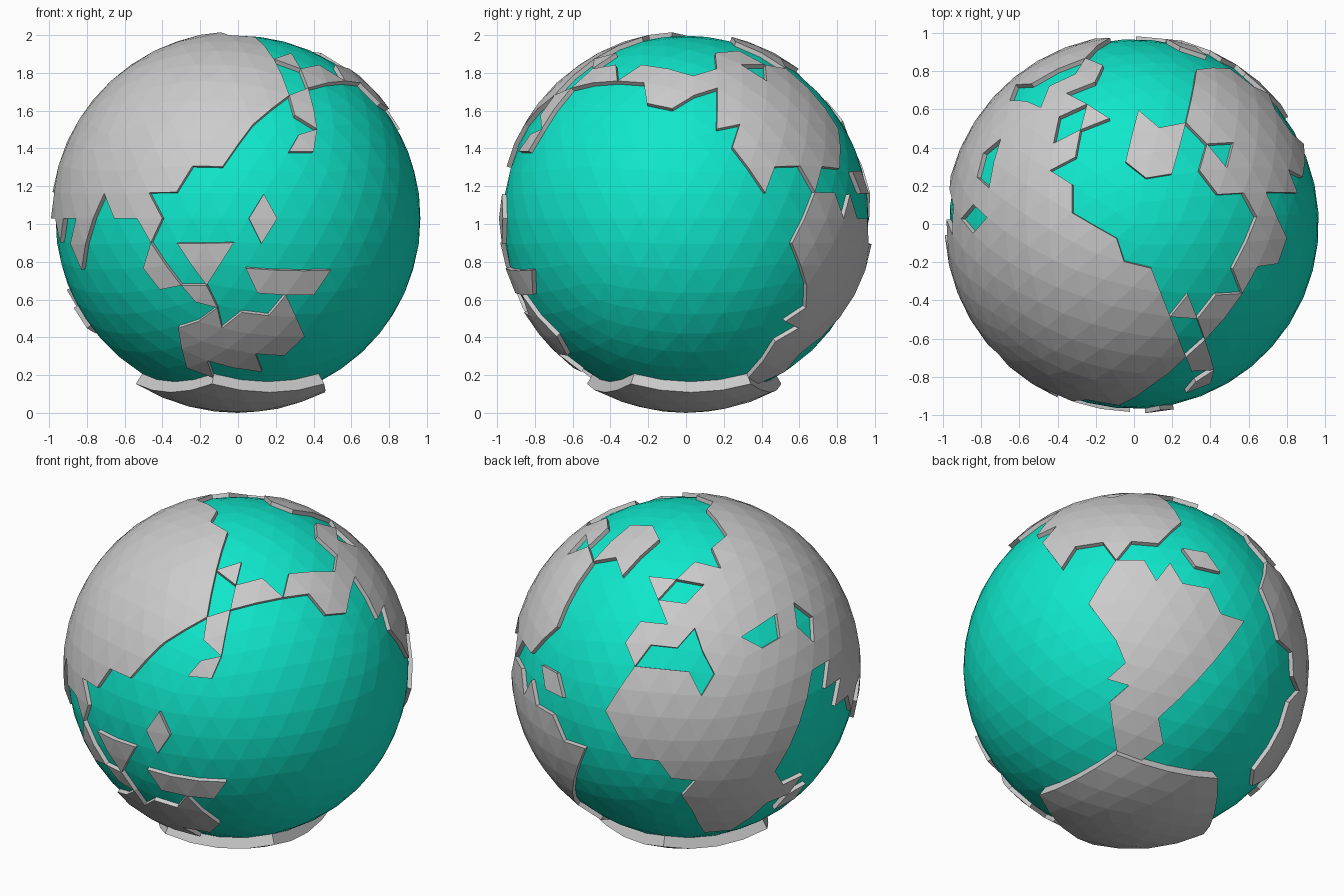
import bpy, bmesh
from math import radians, sin, cos, hypot
from mathutils import Vector, Matrix

if "Cube" in bpy.data.objects:
    bpy.data.objects.remove(bpy.data.objects["Cube"])

CENTRE_Z, SEA_R, LAND_R, POLAR_R = 1.03, 0.967, 0.992, 1.03


class Sketch:
    """A flat sketch plane looking at the globe; coasts and round islands are drawn on it."""

    def __init__(self, az, el, ox, oy, scale):
        self.a, self.e, self.o, self.s = radians(az), radians(el), (ox, oy), scale
        self.coasts, self.islands, self.seas = [], [], []

    def project(self, d):
        p = d * 0.985
        u = p.x * cos(self.a) + p.y * sin(self.a)
        h = p.x * sin(self.a) - p.y * cos(self.a)
        v = p.z * cos(self.e) - h * sin(self.e)
        depth = h * cos(self.e) + p.z * sin(self.e)
        return self.o[0] + u * self.s, self.o[1] - v * self.s, depth

    def is_land(self, d):
        x, y, depth = self.project(d)
        if depth < 0.22:
            return False
        near = lambda c: hypot(x - c[0], y - c[1]) < c[2]
        if any(map(near, self.seas)):
            return False
        return any(map(near, self.islands)) or any(inside(c, x, y) for c in self.coasts)


def inside(poly, x, y):
    hit = False
    for (x1, y1), (x2, y2) in zip(poly, poly[1:] + poly[:1]):
        if (y1 > y) != (y2 > y) and x < x1 + (y - y1) * (x2 - x1) / (y2 - y1):
            hit = not hit
    return hit


front = Sketch(0, 0, 238, 219, 189.5)
top = Sketch(0, 90, 1134, 224, 191)
back_left = Sketch(215, 25, 684, 668, 180)
back_right = Sketch(145, -25, 1138, 668, 180)

# Main continent: south-east coast, arctic coast, west coast
front.coasts.append([(10, 192), (60, 194), (83, 272), (103, 195), (152, 243), (156, 194),
                     (178, 192), (194, 167), (223, 167), (288, 95), (268, 48), (230, 10), (10, 10)])
top.coasts.append([(1055, 168), (1075, 213), (1130, 264), (1170, 316), (1100, 330), (1000, 260)])
back_left.coasts.append([(708, 485), (726, 508), (717, 568), (647, 577), (660, 622), (624, 638),
                         (632, 668), (690, 632), (711, 674), (757, 671), (803, 700), (826, 668),
                         (852, 718), (900, 718), (900, 460)])
# South-western continent
back_left.coasts.append([(632, 668), (692, 674), (700, 695), (735, 673), (789, 680), (804, 702),
                         (775, 790), (735, 833), (698, 833), (684, 780), (627, 757), (602, 711)])
# Northern land bridge and north-western continent
top.coasts.append([(1173, 85), (1195, 97), (1232, 66), (1308, 150), (1273, 192), (1280, 250),
                   (1206, 340), (1170, 312), (1243, 291), (1247, 192), (1201, 178), (1188, 122)])
# Western continents down to the pole
back_right.coasts.append([(1034, 535), (1175, 510), (1178, 530), (1115, 560), (1128, 578),
                          (1180, 583), (1231, 640), (1158, 718), (1166, 770), (1115, 770),
                          (1105, 658), (1076, 627), (1101, 580), (1075, 546), (1052, 575)])
# Islands, as centre and radius
front.islands += [(208, 341, 30), (248, 341, 28), (280, 328, 27),
                  (272, 283, 18), (304, 280, 20), (208, 258, 20), (264, 219, 13),
                  (304, 110, 15), (304, 142, 14), (158, 270, 18), (200, 295, 12)]
top.islands += [(1156, 145, 29)]
back_left.islands += [(788, 796, 13)]
back_right.islands += [(1187, 574, 13)]
# Inland seas
back_left.seas += [(678, 592, 14), (768, 634, 15), (803, 621, 15)]
top.seas += [(1222, 152, 12)]


def is_polar(d):
    return d.z < -cos(radians(28.7))


def is_land(d):
    return not is_polar(d) and any(s.is_land(d) for s in (front, top, back_left, back_right))


def globe_mesh():
    # icosahedron split into an even triangle grid, pushed onto the sphere
    bm = bmesh.new()
    bmesh.ops.create_icosphere(bm, subdivisions=1, radius=1)
    bmesh.ops.subdivide_edges(bm, edges=bm.edges[:], cuts=7, use_grid_fill=True)
    for v in bm.verts:
        v.co = v.co.normalized() * SEA_R
    bmesh.ops.rotate(bm, verts=bm.verts[:], matrix=Matrix.Rotation(radians(3.35), 3, 'Z'))
    return bm


def finish(bm, name):
    bmesh.ops.translate(bm, verts=bm.verts[:], vec=Vector((0, 0, CENTRE_Z)))
    me = bpy.data.meshes.new(name)
    bm.to_mesh(me)
    bm.free()
    ob = bpy.data.objects.new(name, me)
    bpy.context.collection.objects.link(ob)
    return ob


def raised(name, test, radius):
    # keep the chosen triangles, lift them and leave a rim down to the sea
    bm = globe_mesh()
    drop = [f for f in bm.faces if not test(f.calc_center_median().normalized())]
    bmesh.ops.delete(bm, geom=drop, context='FACES')
    rim = [e for e in bm.edges if e.is_boundary]
    walls = bmesh.ops.extrude_edge_only(bm, edges=rim)["geom"]
    low = {v for v in walls if isinstance(v, bmesh.types.BMVert)}
    for v in bm.verts:
        v.co = v.co.normalized() * (SEA_R - 0.005 if v in low else radius)
    # point every wall the same way round as the land it hangs from
    for f in bm.faces:
        f.normal_update()
    tops = [f for f in bm.faces if not low.intersection(f.verts)]
    for f in tops:
        for loop in f.loops:
            for wall in loop.edge.link_faces:
                if wall in tops:
                    continue
                away = wall.calc_center_median() - f.calc_center_median()
                if wall.normal.dot(away) < 0:
                    wall.normal_flip()
    return finish(bm, name)


# Ocean ball
ocean = finish(globe_mesh(), "ocean")
teal = bpy.data.materials.new("teal")
teal.diffuse_color = (0.005, 0.8, 0.6, 1)
teal.use_nodes = True
teal.node_tree.nodes["Principled BSDF"].inputs["Base Color"].default_value = teal.diffuse_color
ocean.data.materials.append(teal)

# Raised land
raised("continents", is_land, LAND_R)
raised("polar_cap", is_polar, POLAR_R)
